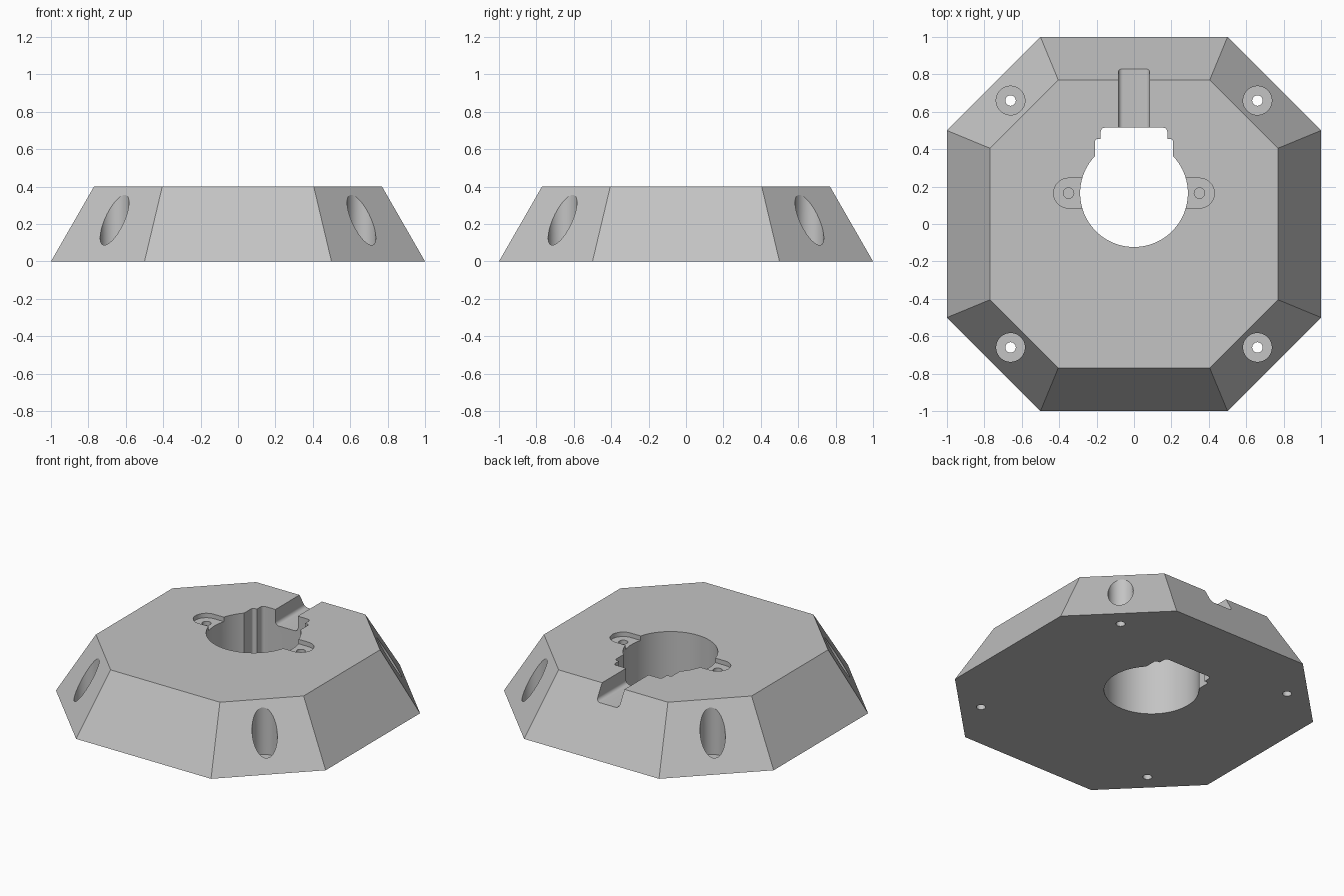
import bpy, bmesh
from math import cos, sin, pi, radians
from mathutils import Matrix, Vector

if "Cube" in bpy.data.objects:
    bpy.data.objects.remove(bpy.data.objects["Cube"])

grey = bpy.data.materials.new("plain grey")
grey.use_nodes = True
grey.diffuse_color = (0.55, 0.55, 0.55, 1)
grey.node_tree.nodes["Principled BSDF"].inputs["Base Color"].default_value = (0.55, 0.55, 0.55, 1)

HEIGHT = 0.4
BORE_Y = 0.165


def loft(name, lower, upper):
    """Closed solid between two matching rings of points."""
    bm = bmesh.new()
    a = [bm.verts.new(p) for p in lower]
    b = [bm.verts.new(p) for p in upper]
    bm.faces.new(a[::-1])
    bm.faces.new(b)
    n = len(a)
    for i in range(n):
        j = (i + 1) % n
        bm.faces.new((a[i], a[j], b[j], b[i]))
    bmesh.ops.recalc_face_normals(bm, faces=bm.faces)
    mesh = bpy.data.meshes.new(name)
    bm.to_mesh(mesh)
    bm.free()
    mesh.materials.append(grey)
    obj = bpy.data.objects.new(name, mesh)
    bpy.context.collection.objects.link(obj)
    return obj


def octagon(outer, half_side, z):
    a, b = outer, half_side
    quarter = [Vector((a, -b, z)), Vector((a, b, z))]
    return [Matrix.Rotation(k * pi / 2, 3, 'Z') @ p for k in range(4) for p in quarter]


def arc(x, y, r, start, end, steps):
    return [(x + r * cos(radians(start + (end - start) * i / steps)),
             y + r * sin(radians(start + (end - start) * i / steps))) for i in range(steps + 1)]


def circle(x, y, r, steps=48):
    return arc(x, y, r, 0, 360, steps)[:-1]


def rounded_box(half_w, low, high, r):
    """Rectangle outline with all four corners rounded."""
    corners = [(half_w - r, high - r, 0), (r - half_w, high - r, 90),
               (r - half_w, low + r, 180), (half_w - r, low + r, 270)]
    return [p for x, y, a in corners for p in arc(x, y, r, a, a + 90, 6)]


def cut(body, outline, z0, z1):
    """Cut an upright prism out of the body."""
    cut_with(body, loft("cutter", [(x, y, z0) for x, y in outline],
                        [(x, y, z1) for x, y in outline]))


def cut_with(body, cutter):
    cutter.hide_render = True
    mod = body.modifiers.new("cut", 'BOOLEAN')
    mod.operation = 'DIFFERENCE'
    mod.solver = 'EXACT'
    mod.object = cutter
    bpy.context.view_layer.objects.active = body
    bpy.ops.object.modifier_apply(modifier=mod.name)
    bpy.data.objects.remove(cutter)


# Tapered eight-sided body
body = loft("octagonal_base", octagon(1, 0.5, 0), octagon(0.77, 0.405, HEIGHT))

# Main bore with its stepped rear notch
cut(body, circle(0, BORE_Y, 0.288, 96), -0.1, 0.6)
cut(body, rounded_box(0.209, 0.25, 0.455, 0.015), -0.1, 0.6)
cut(body, rounded_box(0.178, 0.22, 0.515, 0.022), -0.1, 0.6)

# Cable channel leaving through the rear slope
channel = rounded_box(0.083, 0.296, 0.6, 0.024)
cut_with(body, loft("cutter", [(x, 0.4, z) for x, z in channel],
                    [(x, 1.2, z) for x, z in channel]))

# Shallow screw ears beside the bore
for side in (-1, 1):
    ear = arc(0.35, BORE_Y, 0.08, -90, 90, 24) + [(0.2, BORE_Y + 0.08), (0.2, BORE_Y - 0.08)]
    cut(body, [(side * x, y) for x, y in ear], HEIGHT - 0.03, 0.6)
    cut(body, circle(side * 0.35, BORE_Y, 0.028, 32), 0.2, 0.6)

# Counterbored mounting holes in the corner slopes
for sx in (-1, 1):
    for sy in (-1, 1):
        cut(body, circle(sx * 0.66, sy * 0.66, 0.077), 0.04, 0.6)
        cut(body, circle(sx * 0.66, sy * 0.66, 0.028, 32), -0.1, 0.2)

# Smooth curved walls, crisp edges
bpy.ops.object.select_all(action='DESELECT')
body.select_set(True)
bpy.context.view_layer.objects.active = body
bpy.ops.object.shade_smooth_by_angle(angle=radians(25))
